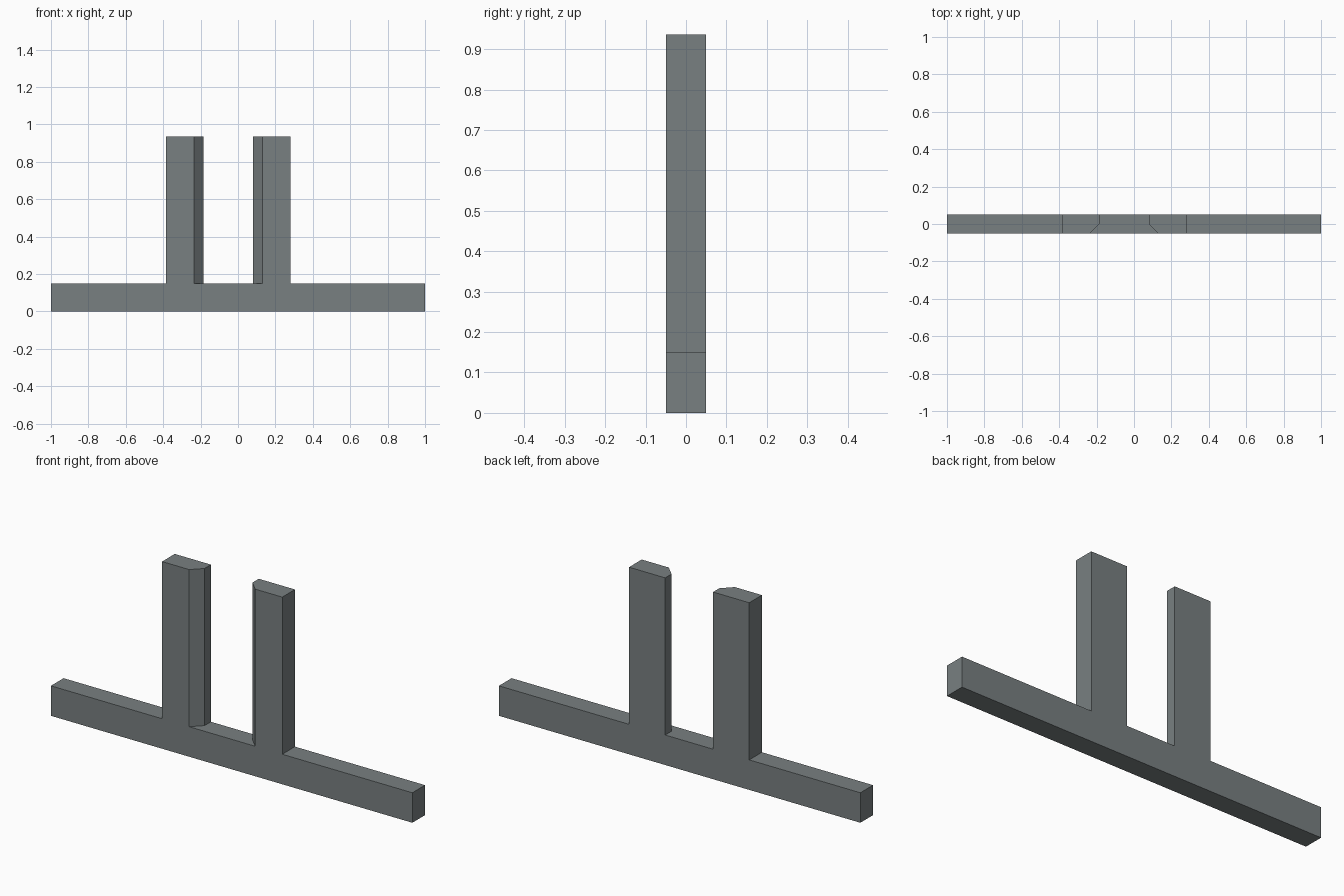
import bpy, bmesh

if "Cube" in bpy.data.objects:
    bpy.data.objects.remove(bpy.data.objects["Cube"])

grey = bpy.data.materials.new("slate grey")
grey.diffuse_color = (0.19, 0.215, 0.22, 1.0)
grey.use_nodes = True
grey.node_tree.nodes["Principled BSDF"].inputs["Base Color"].default_value = grey.diffuse_color

BASE_TOP, POST_TOP, HALF = 0.15, 0.936, 0.05


def prism(name, outline, z0, z1):
    """Extrude a flat xy outline from z0 up to z1."""
    bm = bmesh.new()
    face = bm.faces.new([bm.verts.new((x, y, z0)) for x, y in outline])
    top = bmesh.ops.extrude_face_region(bm, geom=[face], use_keep_orig=True)
    verts = [v for v in top["geom"] if isinstance(v, bmesh.types.BMVert)]
    bmesh.ops.translate(bm, verts=verts, vec=(0, 0, z1 - z0))
    bmesh.ops.recalc_face_normals(bm, faces=bm.faces)
    mesh = bpy.data.meshes.new(name)
    bm.to_mesh(mesh)
    bm.free()
    mesh.materials.append(grey)
    obj = bpy.data.objects.new(name, mesh)
    bpy.context.collection.objects.link(obj)
    return obj


# Long base rail
prism("base_rail", [(-1, -HALF), (1, -HALF), (1, HALF), (-1, HALF)], 0, BASE_TOP)

# Two posts, each with its inner front corner chamfered
for name, outer, side in (("left_post", -0.385, 1), ("right_post", 0.28, -1)):
    inner = outer + side * 0.2
    prism(name, [(outer, -HALF), (inner - side * 0.05, -HALF), (inner, 0),
                 (inner, HALF), (outer, HALF)], BASE_TOP, POST_TOP)
